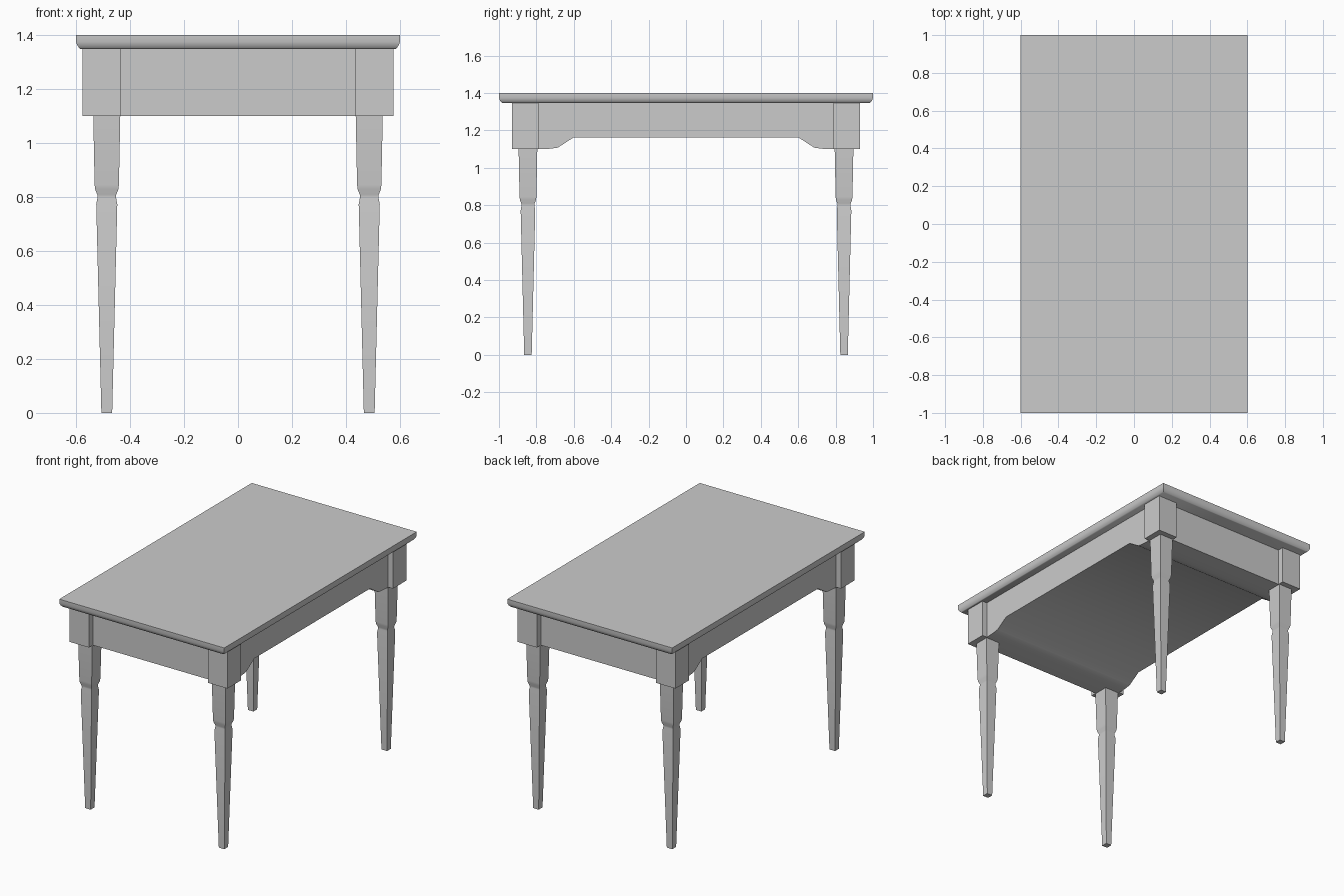
import bpy, bmesh, math

if "Cube" in bpy.data.objects:
    bpy.data.objects.remove(bpy.data.objects["Cube"])


def finish(name, bm, smooth_angle=None):
    bmesh.ops.recalc_face_normals(bm, faces=bm.faces)
    mesh = bpy.data.meshes.new(name)
    bm.to_mesh(mesh)
    bm.free()
    ob = bpy.data.objects.new(name, mesh)
    bpy.context.collection.objects.link(ob)
    if smooth_angle:
        bpy.ops.object.select_all(action='DESELECT')
        ob.select_set(True)
        bpy.context.view_layer.objects.active = ob
        bpy.ops.object.shade_smooth_by_angle(angle=math.radians(smooth_angle))
    return ob


def loft(name, cx, cy, rings, smooth_angle=None):
    """Stack of rectangles, each (half x, half y, z), joined into a closed solid."""
    bm = bmesh.new()
    loops = [[bm.verts.new((cx + sx * hx, cy + sy * hy, z))
              for sx, sy in ((-1, -1), (1, -1), (1, 1), (-1, 1))]
             for hx, hy, z in rings]
    bm.faces.new(loops[0])
    bm.faces.new(loops[-1])
    for a, b in zip(loops, loops[1:]):
        for i in range(4):
            j = (i + 1) % 4
            bm.faces.new((a[i], a[j], b[j], b[i]))
    return finish(name, bm, smooth_angle)


def mirror_xy(ob):
    mod = ob.modifiers.new("Mirror", 'MIRROR')
    mod.use_axis = (True, True, False)
    mod.use_mirror_merge = False


TOP_Z, APRON_TOP, APRON_BOTTOM = 1.4, 1.347, 1.1

# Tabletop with a rounded lower edge
edge = [(0.018, APRON_TOP), (0.012, 1.351), (0.005, 1.361), (0.0, 1.374), (0.0, TOP_Z)]
loft("tabletop", 0, 0, [(0.6 - d, 1.0 - d, z) for d, z in edge], 40)

# Solid apron, its shaped underside running across the full width
half = [(0.89, APRON_TOP), (0.89, APRON_BOTTOM), (0.77, APRON_BOTTOM), (0.725, 1.102),
        (0.685, 1.108), (0.6, 1.163)]
outline = half + [(-y, z) for y, z in reversed(half)]
bm = bmesh.new()
face = bm.faces.new([bm.verts.new((-0.54, y, z)) for y, z in outline])
side = bmesh.ops.extrude_face_region(bm, geom=[face])["geom"]
bmesh.ops.translate(bm, vec=(1.08, 0, 0),
                    verts=[v for v in side if isinstance(v, bmesh.types.BMVert)])
finish("apron", bm, 40)

# Corner blocks standing proud of the apron
mirror_xy(loft("corner_blocks", 0.504, 0.86,
               [(0.071, 0.071, APRON_BOTTOM), (0.071, 0.071, APRON_TOP)]))

# Square tapered legs with a narrow waist
profile = [(0.02, 0.0), (0.039, 0.772), (0.0345, 0.797), (0.035, 0.808),
           (0.043, 0.828), (0.045, 0.845), (0.05, APRON_BOTTOM)]
mirror_xy(loft("legs", 0.486, 0.845, [(h, h, z) for h, z in profile], 40))
